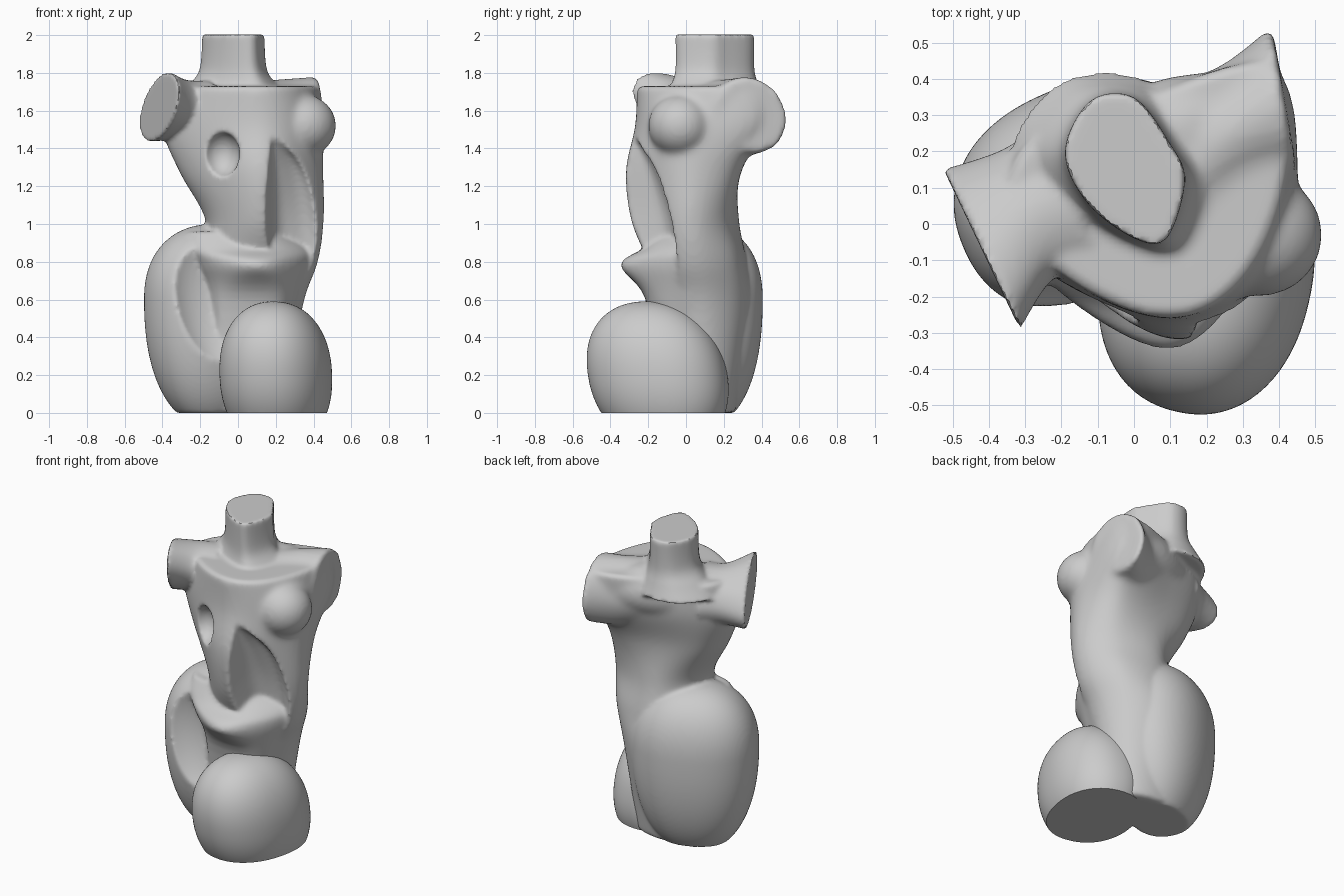
import bpy, bmesh, math
from mathutils import Vector, Matrix

if "Cube" in bpy.data.objects:
    bpy.data.objects.remove(bpy.data.objects["Cube"])


def add(name, bm):
    bmesh.ops.recalc_face_normals(bm, faces=bm.faces)
    me = bpy.data.meshes.new(name)
    bm.to_mesh(me)
    bm.free()
    ob = bpy.data.objects.new(name, me)
    bpy.context.collection.objects.link(ob)
    return ob


def spline(pts, n, closed):
    """Catmull-Rom curve through the points."""
    pts = [Vector(p) for p in pts]
    m, out = len(pts), []
    get = (lambda i: pts[i % m]) if closed else (lambda i: pts[max(0, min(m - 1, i))])
    for i in range(m if closed else m - 1):
        a, b, c, d = (get(i + k) for k in (-1, 0, 1, 2))
        for s in range(n):
            t = s / n
            out.append(0.5 * (2 * b + (c - a) * t + (2 * a - 5 * b + 4 * c - d) * t * t
                              + (3 * b - a - 3 * c + d) * t ** 3))
    return out if closed else out + [pts[-1]]


def loft(name, rings):
    """Smooth closed skin through rings of equal point count."""
    rings = [spline(r, 6, True) for r in rings]
    cols = [spline(c, 6, False) for c in zip(*rings)]
    bm = bmesh.new()
    rows = [[bm.verts.new(p) for p in row] for row in zip(*cols)]
    n = len(cols)
    for r0, r1 in zip(rows, rows[1:]):
        for i in range(n):
            j = (i + 1) % n
            bm.faces.new((r0[i], r0[j], r1[j], r1[i]))
    bm.faces.new(rows[0])
    bm.faces.new(rows[-1])
    return add(name, bm)


def stack(name, sections):
    """Loft through outlines keyed by height."""
    return loft(name, [[(x, y, z) for x, y in ring] for z, ring in sections.items()])


def blob(name, loc, r, down=None, p=2.0, shear=0.0, rot=(0, 0), ground=False):
    """Super-ellipsoid; down = lower z radius, shear leans the top along y."""
    bm = bmesh.new()
    bmesh.ops.create_icosphere(bm, subdivisions=5, radius=1)
    turn = Matrix.Rotation(rot[1], 3, 'Z') @ Matrix.Rotation(rot[0], 3, 'Y')
    for v in bm.verts:
        q = v.co / sum(abs(c) ** p for c in v.co) ** (1 / p)
        rz = down if down and q.z < 0 else r[2]
        q = Vector((q.x * r[0], q.y * r[1], q.z * rz))
        q.y += shear * q.z
        v.co = turn @ q + Vector(loc)
    if ground:
        geom = bm.verts[:] + bm.edges[:] + bm.faces[:]
        bmesh.ops.bisect_plane(bm, geom=geom, plane_co=(0, 0, 0), plane_no=(0, 0, 1),
                               clear_inner=True)
        bmesh.ops.holes_fill(bm, edges=[e for e in bm.edges if e.is_boundary], sides=0)
    return add(name, bm)


def stump(name, stations, u, tilt):
    """Arm stump: elliptical stations of (centre, half width, half height)."""
    u = Vector(u).normalized()
    rings = []
    for k, (c, h, v) in enumerate(stations):
        hv = (u + Vector((0, 0, tilt * k / 2))) * h
        rings.append([Vector(c) + hv * math.cos(a) + Vector((0, 0, v * math.sin(a)))
                      for a in (i * math.pi / 4 for i in range(8))])
    return loft(name, rings)


def activate(ob, others=()):
    bpy.ops.object.select_all(action='DESELECT')
    for o in (ob, *others):
        o.select_set(True)
    bpy.context.view_layer.objects.active = ob


def modify(ob, kind, **props):
    activate(ob)
    m = ob.modifiers.new(kind.lower(), kind)
    for k, v in props.items():
        setattr(m, k, v)
    bpy.ops.object.modifier_apply(modifier=m.name)


def carve(ob, cutter):
    cutter.hide_render = True
    modify(ob, 'BOOLEAN', operation='DIFFERENCE', object=cutter, solver='EXACT')
    bpy.data.objects.remove(cutter)


def fuse(ob, others, smooth):
    """Merge closed parts into one softened skin."""
    activate(ob, others)
    bpy.ops.object.join()
    modify(ob, 'REMESH', mode='VOXEL', voxel_size=0.013)
    modify(ob, 'SMOOTH', factor=0.5, iterations=smooth)


# Torso: front, breast side, left, back left, back, back right, right, front right
torso = stack("torso", {
    0.0: ((.10, -.10), (.20, -.03), (.26, .10), (.18, .22), (0, .26), (-.18, .20), (-.22, .05), (-.10, -.08)),
    0.55: ((.12, -.12), (.28, -.06), (.34, .10), (.25, .27), (.05, .35), (-.15, .22), (-.18, .02), (-.09, -.13)),
    0.8: ((.15, -.20), (.37, -.08), (.42, .08), (.30, .26), (.05, .32), (-.15, .20), (-.18, 0), (-.08, -.15)),
    1.02: ((.15, -.29), (.40, -.10), (.45, .06), (.32, .22), (.05, .28), (-.12, .17), (-.17, 0), (-.07, -.19)),
    1.28: ((.14, -.32), (.39, -.12), (.45, .08), (.34, .28), (0, .27), (-.24, .19), (-.31, 0), (-.15, -.18)),
    1.52: ((.13, -.27), (.37, -.13), (.45, .14), (.38, .42), (0, .34), (-.30, .23), (-.40, .02), (-.18, -.17)),
    1.73: ((.10, -.26), (.30, -.15), (.42, .15), (.36, .44), (0, .34), (-.28, .24), (-.34, .03), (-.15, -.17)),
})
arm_left = stump("arm_left", [((.12, .14, 1.56), .24, .20), ((.27, .26, 1.56), .18, .21),
                              ((.415, .35, 1.58), .20, .20)], (.17, -.98, 0), .15)
breast = blob("breast", (.345, -.03, 1.52), (.175, .17, .165))
trapezius = blob("trapezius", (0, .19, 1.61), (.38, .17, .17), rot=(0, .46))
fuse(torso, (arm_left, breast, trapezius), 18)
carve(torso, blob("breast_cutter", (-.09, -.24, 1.37), (.10, .11, .12)))

# Hollow beside the breastbone: straight inner edge, pointed top, thin side wall
carve(torso, stack("belly_cutter", {
    0.64: ((.18, -.45), (.20, -.20), (.28, -.10), (.40, -.10), (.60, -.45)),
    0.80: ((.17, -.45), (.19, -.13), (.28, -.05), (.42, -.07), (.60, -.45)),
    1.05: ((.17, -.45), (.18, -.17), (.27, -.08), (.42, -.10), (.60, -.45)),
    1.30: ((.17, -.45), (.18, -.23), (.24, -.17), (.34, -.17), (.42, -.45)),
    1.47: ((.17, -.45), (.17, -.30), (.18, -.28), (.20, -.30), (.20, -.45)),
}))

# Neck, flaring sideways into the shoulders, and the cut right arm
outline = ((-.19, .20), (-.12, .34), (0, .35), (.10, .22), (.14, .12), (.09, -.04), (0, -.04), (-.13, .06))
neck = stack("neck", {z: [(-.02 + (x + .02) * sx, .16 + (y - .16) * sy) for x, y in outline]
                      for z, sx, sy in ((1.64, 1.9, 1.3), (1.73, 1.45, 1.12), (1.82, 1.08, 1.0),
                                        (2.003, 1.0, 1.0))})
arm_right = stump("arm_right", [((-.165, .05, 1.57), .24, .19), ((-.29, .03, 1.60), .19, .16),
                                ((-.42, -.07, 1.62), .245, .165)], (.43, -.90, 0), .35)

# Right hip with its scooped front
hip = blob("hip", (-.125, .08, .60), (.375, .305, .40), down=.68, p=2.25, rot=(0, .4), ground=True)
carve(hip, blob("hip_cutter", (-.11, -.37, .62), (.27, .25, .48), rot=(-.28, 0)))

# Pelvis wedge: left edge, two front corners, right edge, two hidden back corners
pelvis = stack("pelvis", {
    0.18: ((-.11, -.10), (-.06, -.14), (.10, -.14), (.20, -.05), (.20, .10), (-.12, .10)),
    0.60: ((-.14, -.12), (-.04, -.20), (.20, -.20), (.31, -.06), (.31, .10), (-.15, .10)),
    0.78: ((-.20, -.15), (0, -.32), (.17, -.32), (.35, -.09), (.36, .10), (-.18, .10)),
    0.87: ((-.25, -.13), (-.10, -.22), (.18, -.21), (.35, -.05), (.36, .10), (-.20, .10)),
    0.96: ((-.26, -.08), (-.10, -.15), (.13, -.12), (.25, .02), (.28, .10), (-.18, .10)),
})
fuse(torso, (neck, arm_right, hip, pelvis), 5)

# Raised left thigh
thigh = blob("thigh", (.20, -.15, .20), (.29, .37, .39), p=2.2, shear=-.15, rot=(0, -.22), ground=True)

activate(torso, (thigh,))
bpy.ops.object.shade_smooth_by_angle(angle=math.radians(45))
